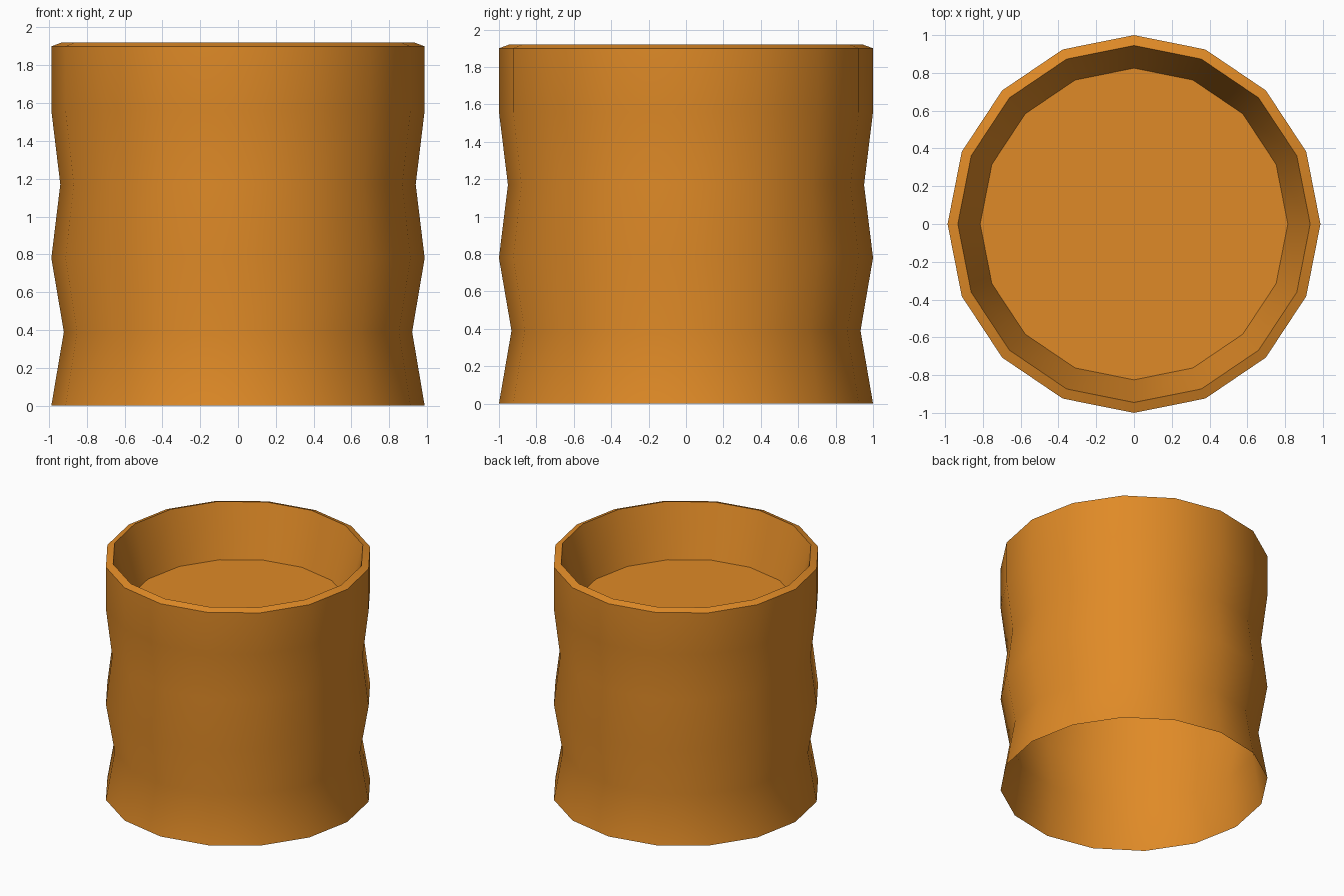
import bpy, bmesh, math

if "Cube" in bpy.data.objects:
    bpy.data.objects.remove(bpy.data.objects["Cube"])

# Single flat colour
orange = bpy.data.materials.new("warm orange")
orange.diffuse_color = (0.74, 0.255, 0.02, 1)
orange.use_nodes = True
orange.node_tree.nodes["Principled BSDF"].inputs["Base Color"].default_value = orange.diffuse_color

SIDES = 16
SQUASH = 0.987  # slightly narrower in x


def lathe(name, profile, cap_end=False):
    """Spin (radius, z) points round z; optionally close the last ring."""
    bm = bmesh.new()
    rings = []
    for r, z in profile:
        rings.append([bm.verts.new((SQUASH * r * math.cos(math.tau * i / SIDES),
                                    r * math.sin(math.tau * i / SIDES), z))
                      for i in range(SIDES)])
    for a, b in zip(rings, rings[1:]):
        for i in range(SIDES):
            j = (i + 1) % SIDES
            bm.faces.new((a[i], a[j], b[j], b[i]))
    if cap_end:
        bm.faces.new(rings[-1])
    mesh = bpy.data.meshes.new(name)
    bm.to_mesh(mesh)
    bm.free()
    mesh.materials.append(orange)
    obj = bpy.data.objects.new(name, mesh)
    bpy.context.collection.objects.link(obj)
    bpy.context.view_layer.objects.active = obj
    bpy.ops.object.select_all(action='DESELECT')
    obj.select_set(True)
    bpy.ops.object.shade_smooth_by_angle(angle=math.radians(35))
    return obj


# Open-bottomed waisted wall, bevelled rim, and recessed flat floor
lathe("cup_body", [(1, 0), (0.933, 0.39), (1, 0.78), (0.952, 1.17), (1, 1.56),
                   (1, 1.9), (0.945, 1.92), (0.825, 1.5)], cap_end=True)
